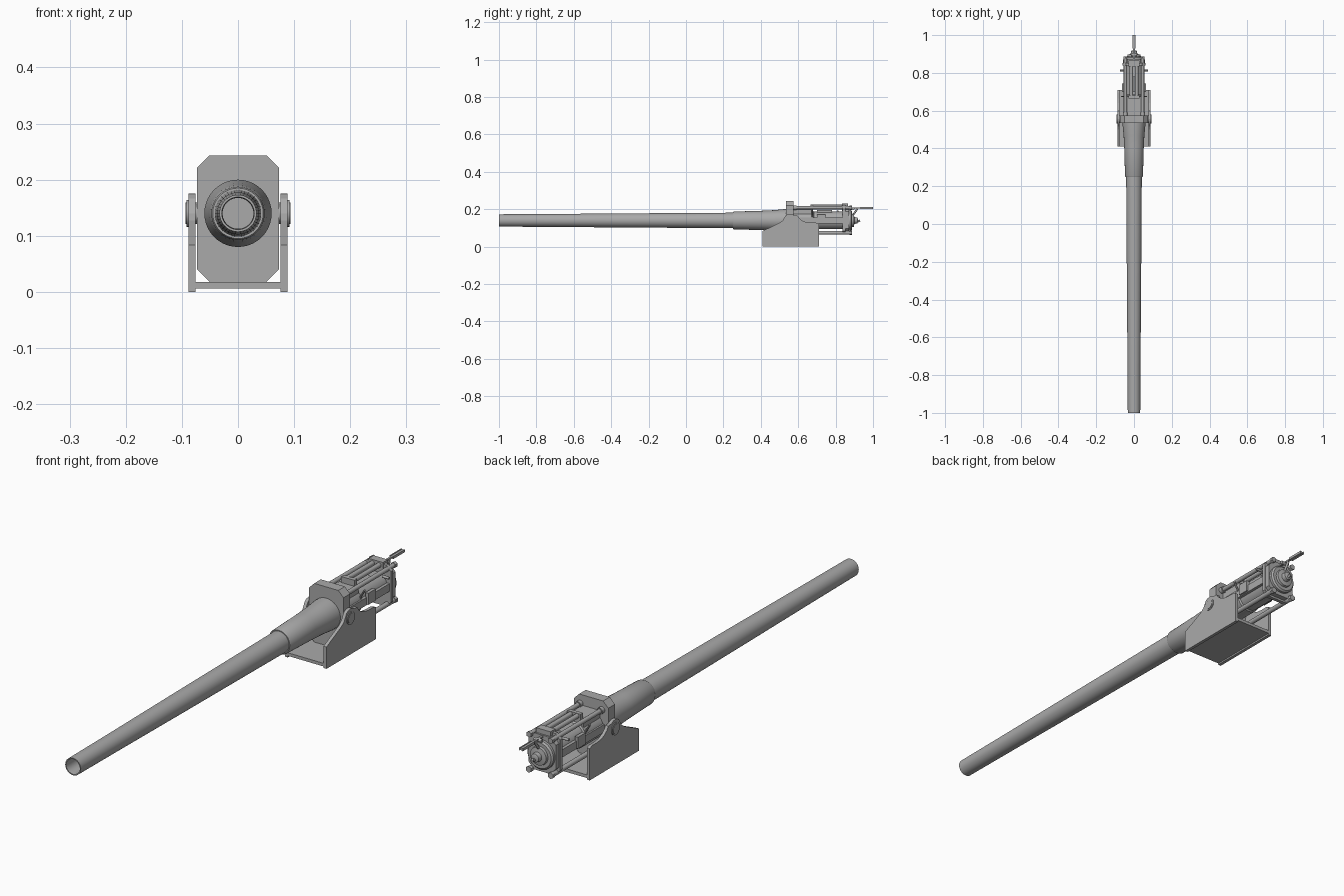
import bpy, bmesh, math
from mathutils import Vector

if "Cube" in bpy.data.objects:
    bpy.data.objects.remove(bpy.data.objects["Cube"])

AXIS = 0.14  # height of the bore axis
steel = bpy.data.materials.new("grey_steel")
steel.diffuse_color = (0.40, 0.40, 0.40, 1)
steel.use_nodes = True
steel.node_tree.nodes["Principled BSDF"].inputs["Base Color"].default_value = steel.diffuse_color


def finish(name, bm, smooth=True):
    bmesh.ops.recalc_face_normals(bm, faces=bm.faces)
    me = bpy.data.meshes.new(name)
    bm.to_mesh(me)
    bm.free()
    ob = bpy.data.objects.new(name, me)
    bpy.context.collection.objects.link(ob)
    me.materials.append(steel)
    if smooth:
        bpy.ops.object.select_all(action='DESELECT')
        ob.select_set(True)
        bpy.context.view_layer.objects.active = ob
        bpy.ops.object.shade_smooth_by_angle(angle=math.radians(32))
    return ob


def lathe(name, profile, x=0, z=AXIS, seg=40):
    """Turn (y, radius) points around a line parallel to y."""
    bm = bmesh.new()
    rings = []
    for y, r in profile:
        if r == 0:
            rings.append([bm.verts.new((x, y, z))] * seg)
        else:
            rings.append([bm.verts.new((x + r * math.cos(2 * math.pi * i / seg), y,
                                        z + r * math.sin(2 * math.pi * i / seg)))
                          for i in range(seg)])
    for a, b in zip(rings, rings[1:]):
        for i in range(seg):
            j = (i + 1) % seg
            vs = list(dict.fromkeys((a[i], a[j], b[j], b[i])))
            bm.faces.new(vs)
    return finish(name, bm)


def tube(name, p, q, r, seg=16):
    """Solid rod between two points."""
    p, q = Vector(p), Vector(q)
    bm = bmesh.new()
    bmesh.ops.create_cone(bm, cap_ends=True, segments=seg, radius1=r, radius2=r, depth=(q - p).length)
    rot = (q - p).to_track_quat('Z', 'Y').to_matrix()
    for v in bm.verts:
        v.co = rot @ v.co + (p + q) / 2
    return finish(name, bm)


def extrude(name, pts, offset):
    """Extrude a closed 3D outline along an offset."""
    bm = bmesh.new()
    face = bm.faces.new([bm.verts.new(p) for p in pts])
    new = bmesh.ops.extrude_face_region(bm, geom=[face])
    bmesh.ops.translate(bm, vec=offset, verts=[v for v in new['geom'] if isinstance(v, bmesh.types.BMVert)])
    return finish(name, bm, False)


def box(name, x0, x1, y0, y1, z0, z1):
    return extrude(name, [(x0, y0, z0), (x1, y0, z0), (x1, y0, z1), (x0, y0, z1)], (0, y1 - y0, 0))


def chamfered(name, w, z0, z1, c, y0, y1):
    pts = [(w - c, z0), (w, z0 + c), (w, z1 - c), (w - c, z1)]
    pts += [(-x, z) for x, z in reversed(pts)]
    return extrude(name, [(x, y0, z) for x, z in pts], (0, y1 - y0, 0))


# Barrel with open bore, and the flared reinforcing sleeve
lathe("barrel", [(0.5, 0), (0.5, 0.0275), (-0.985, 0.0275), (-1, 0.029), (-1, 0.033),
                 (-0.73, 0.0345), (-0.35, 0.0375), (0.05, 0.040), (0.26, 0.0415), (0.56, 0.0415), (0.56, 0)])
lathe("sleeve", [(0.25, 0.04), (0.25, 0.045), (0.255, 0.0475), (0.40, 0.0515), (0.47, 0.055),
                 (0.52, 0.060), (0.55, 0.060), (0.55, 0.04)])

# Trunnion plate
chamfered("trunnion_plate", 0.073, 0.018, 0.243, 0.022, 0.535, 0.575)

# Cradle: floor and two cheeks with curved shoulders
box("cradle_floor", -0.077, 0.077, 0.41, 0.71, 0.006, 0.018)
outline = [(0.41, 0), (0.71, 0), (0.71, 0.122), (0.695, 0.128)]
outline += [(0.665 - 0.07 * math.sin(t), 0.178 - 0.05 * math.cos(t))
            for t in [math.radians(a) for a in (0, 20, 40, 60, 75)]]
outline += [(0.555 + 0.035 * math.cos(t), 0.14 + 0.035 * math.sin(t))
            for t in [math.radians(a) for a in (50, 70, 90, 110, 130)]]
outline += [(0.527, 0.158), (0.517, 0.14), (0.50, 0.127), (0.41, 0.084)]
for s, side in ((1, "right"), (-1, "left")):
    extrude("cheek_" + side, [(s * 0.076, y, z) for y, z in outline], (s * 0.0125, 0, 0))
    tube("trunnion_" + side, (s * 0.06, 0.555, AXIS), (s * 0.0935, 0.555, AXIS), 0.019, 28)
    tube("trunnion_collar_" + side, (s * 0.088, 0.555, AXIS), (s * 0.0915, 0.555, AXIS), 0.024, 28)

# Breech body
lathe("breech_body", [(0.57, 0), (0.57, 0.052), (0.68, 0.052), (0.685, 0.047), (0.85, 0.047), (0.85, 0)])
box("breech_top_block", -0.038, 0.038, 0.57, 0.675, 0.165, 0.203)
box("loading_cover", -0.022, 0.022, 0.70, 0.78, 0.17, 0.196)

# Tie rods, collars, nuts and side fittings
for s, side in ((1, "right"), (-1, "left")):
    for z, r, label in ((0.208, 0.0085, "upper"), (0.074, 0.0095, "lower")):
        x = s * 0.046
        tube(f"{label}_rod_{side}", (x, 0.57, z), (x, 0.885, z), r)
        tube(f"{label}_rod_collar_{side}", (x, 0.575, z), (x, 0.59, z), r + 0.004)
        tube(f"{label}_rod_nut_{side}", (x, 0.875, z), (x, 0.888, z), r + 0.003, 6)
    tube("recoil_tube_" + side, (s * 0.014, 0.675, 0.216), (s * 0.014, 0.86, 0.216), 0.009)
    box("side_rail_" + side, s * 0.043, s * 0.056, 0.575, 0.85, 0.125, 0.155)
    box("side_latch_" + side, s * 0.05, s * 0.063, 0.70, 0.745, 0.128, 0.172)
    tube("latch_pin_" + side, (s * 0.045, 0.675, 0.16), (s * 0.066, 0.675, 0.195), 0.004, 10)
    tube("side_bolt_" + side, (s * 0.045, 0.812, 0.19), (s * 0.073, 0.812, 0.19), 0.005, 12)
box("tube_bracket", -0.03, 0.03, 0.835, 0.865, 0.19, 0.23)
box("tube_front_bracket", -0.028, 0.028, 0.665, 0.68, 0.18, 0.226)

# Rear frame and breech cap
chamfered("rear_frame", 0.062, 0.064, 0.222, 0.02, 0.838, 0.852)
chamfered("rear_plate", 0.058, 0.072, 0.212, 0.024, 0.852, 0.872)
lathe("breech_cap", [(0.86, 0), (0.86, 0.055), (0.882, 0.055), (0.888, 0.049), (0.888, 0.036),
                     (0.897, 0.034), (0.900, 0.018), (0.916, 0.016), (0.919, 0.010), (0.919, 0)])

# Breech lever with a forked grip
tube("lever_arm", (0, 0.89, 0.165), (0, 0.917, 0.203), 0.005, 12)
tube("lever_hinge", (-0.016, 0.895, 0.203), (0.016, 0.895, 0.203), 0.007, 16)
box("lever_bar", -0.004, 0.004, 0.87, 1.0, 0.203, 0.209)
for s, side in ((1, "right"), (-1, "left")):
    box("lever_grip_" + side, s * 0.0045, s * 0.008, 0.93, 1.0, 0.201, 0.211)
tube("firing_knob", (0.0, 0.90, 0.125), (0.0, 0.93, 0.14), 0.005, 12)
